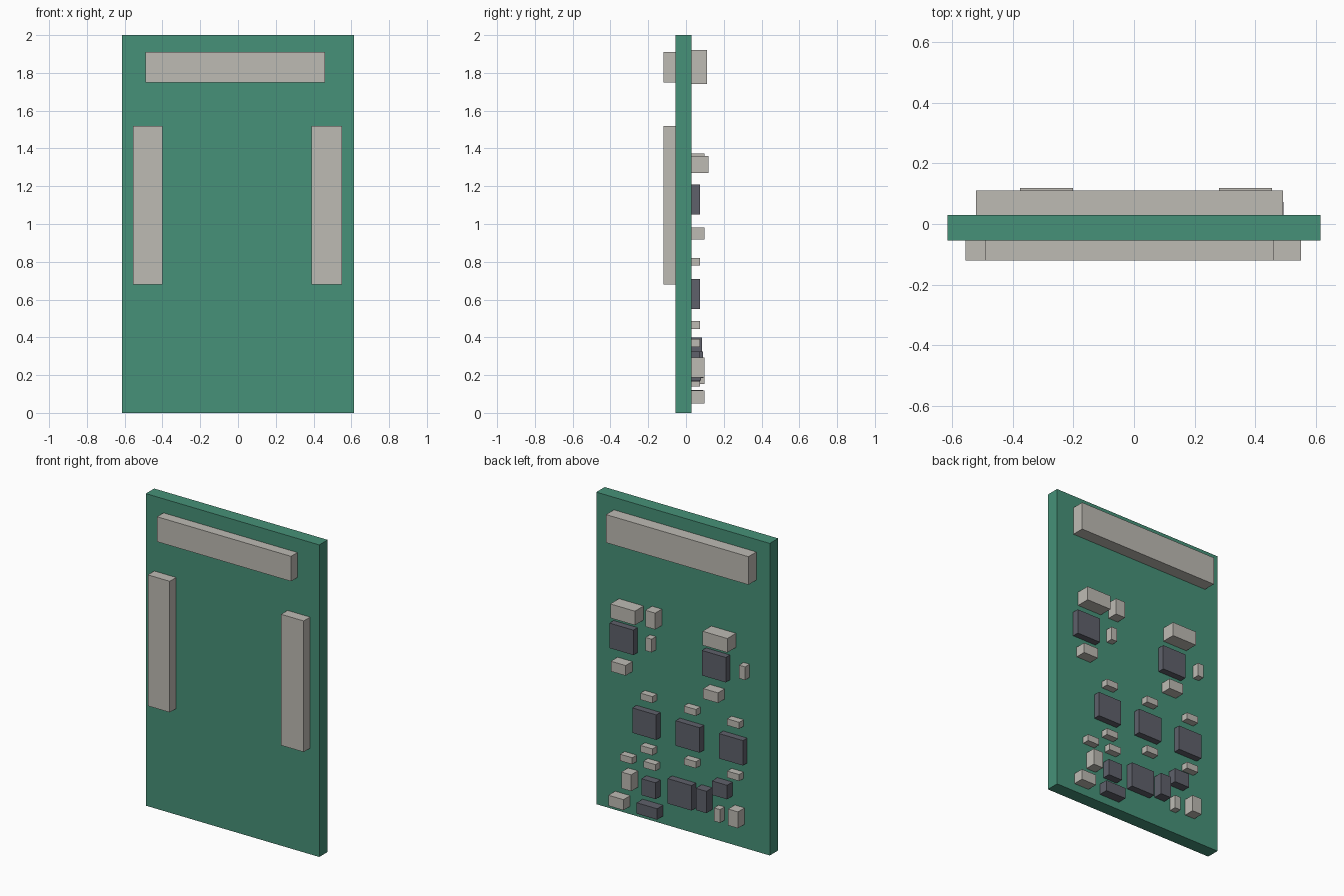
import bpy

if "Cube" in bpy.data.objects:
    bpy.data.objects.remove(bpy.data.objects["Cube"])


def material(name, rgb):
    m = bpy.data.materials.new(name)
    m.diffuse_color = (*rgb, 1.0)
    m.use_nodes = True
    m.node_tree.nodes["Principled BSDF"].inputs["Base Color"].default_value = m.diffuse_color
    return m


GREEN = material("board green", (0.061, 0.283, 0.188))
GREY = material("light grey", (0.515, 0.497, 0.456))
DARK = material("chip grey", (0.114, 0.119, 0.147))

BACK, FRONT = 0.03, -0.055   # the two faces of the board


def box(name, x0, x1, y0, y1, z0, z1, mat):
    bpy.ops.mesh.primitive_cube_add(
        size=1, location=((x0 + x1) / 2, (y0 + y1) / 2, (z0 + z1) / 2))
    ob = bpy.context.object
    ob.name = name
    ob.scale = (x1 - x0, y1 - y0, z1 - z0)
    bpy.ops.object.transform_apply(location=False, rotation=False, scale=True)
    ob.data.materials.append(mat)
    return ob


def on_back(name, x, z, w, h, depth, mat):
    """Part on the back face, centred at x, z."""
    box(name, x - w / 2, x + w / 2, BACK, BACK + depth, z - h / 2, z + h / 2, mat)


# Circuit board
box("board", -0.615, 0.615, FRONT, BACK, 0, 2, GREEN)

# Front connectors
box("front_top_connector", -0.49, 0.46, -0.12, FRONT, 1.75, 1.91, GREY)
box("front_left_connector", -0.555, -0.40, -0.12, FRONT, 0.68, 1.52, GREY)
box("front_right_connector", 0.39, 0.55, -0.12, FRONT, 0.68, 1.52, GREY)

# Long back connector
box("back_connector", -0.52, 0.49, BACK, 0.11, 1.74, 1.92, GREY)

# Two regulator groups: inductor, chip, capacitor, resistor
for dx, rx in ((0.0, 0.213), (-0.655, -0.45)):
    on_back("inductor", 0.367 + dx, 1.315, 0.175, 0.09, 0.088, GREY)
    on_back("regulator_chip", 0.407 + dx, 1.13, 0.17, 0.16, 0.043, DARK)
    on_back("regulator_capacitor", 0.412 + dx, 0.95, 0.105, 0.065, 0.068, GREY)
    on_back("upright_resistor", rx, 1.145, 0.043, 0.085, 0.045, GREY)

# Row of three driver chips with a resistor above and below each
for x in (0.245, -0.063, -0.37):
    on_back("driver_chip", x, 0.63, 0.17, 0.16, 0.043, DARK)
    for z in (0.80, 0.465):
        on_back("flat_resistor", x - 0.017, z, 0.085, 0.042, 0.045, GREY)
for x in (0.372, 0.207):
    on_back("flat_resistor", x, 0.37, 0.085, 0.042, 0.045, GREY)

# Loose capacitors and resistor
for x, z in ((0.185, 1.322), (0.355, 0.24), (-0.402, 0.205)):
    on_back("upright_capacitor", x, z, 0.07, 0.105, 0.068, GREY)
on_back("flat_capacitor", 0.428, 0.085, 0.107, 0.068, 0.068, GREY)
on_back("upright_resistor", -0.273, 0.183, 0.043, 0.085, 0.045, GREY)

# Lower group of dark parts
on_back("controller_chip", -0.007, 0.245, 0.17, 0.16, 0.045, DARK)
on_back("small_chip", 0.21, 0.225, 0.10, 0.105, 0.05, DARK)
on_back("flat_diode", 0.214, 0.085, 0.145, 0.07, 0.06, DARK)
on_back("upright_diode", -0.17, 0.255, 0.075, 0.14, 0.06, DARK)
on_back("small_chip", -0.297, 0.355, 0.107, 0.09, 0.055, DARK)
